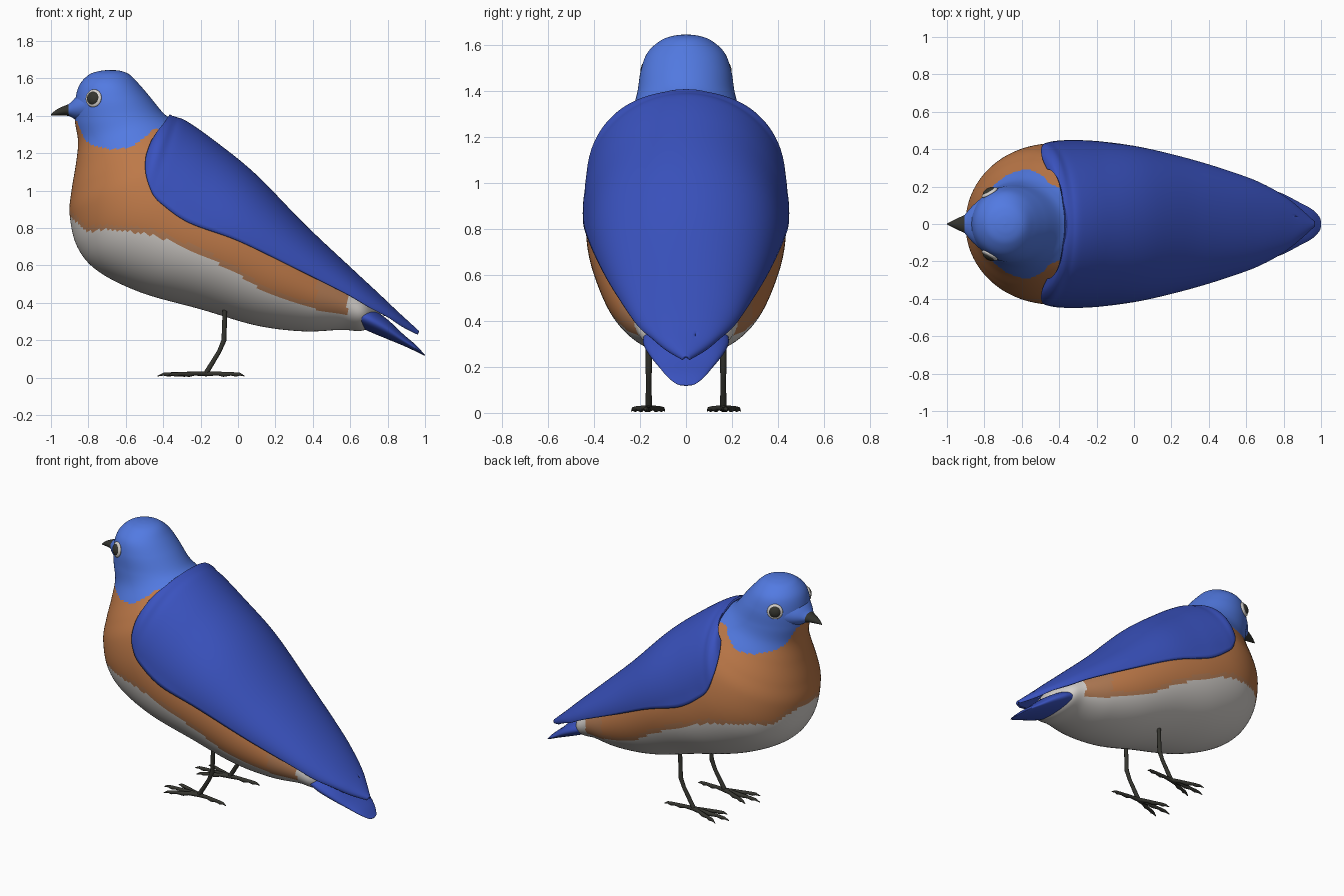
import bpy, bmesh, math
from mathutils import Vector

if "Cube" in bpy.data.objects:
    bpy.data.objects.remove(bpy.data.objects["Cube"])


def material(name, rgb):
    m = bpy.data.materials.new(name)
    m.diffuse_color = (*rgb, 1)
    m.use_nodes = True
    m.node_tree.nodes["Principled BSDF"].inputs["Base Color"].default_value = m.diffuse_color
    return m


SKY = material("light blue", (0.085, 0.195, 0.76))
BLUE = material("deep blue", (0.042, 0.085, 0.52))
RUST = material("rust orange", (0.51, 0.19, 0.065))
TAN = material("dull orange", (0.45, 0.20, 0.09))
WHITE = material("off white", (0.66, 0.63, 0.60))
DARK = material("dark grey", (0.035, 0.035, 0.028))


def spline(rows, steps):
    """Smooth curve through rows of numbers."""
    out, n = [], len(rows)
    for i in range(n - 1):
        q = [rows[max(0, min(n - 1, i + k))] for k in (-1, 0, 1, 2)]
        for s in range(steps):
            t = s / steps
            out.append([0.5 * (2 * b + (c - a) * t + (2 * a - 5 * b + 4 * c - d) * t * t
                               + (3 * b - a - 3 * c + d) * t ** 3) for a, b, c, d in zip(*q)])
    return out + [list(rows[-1])]


def loft(name, rings, mats, steps=6, sides=48, arc=2 * math.pi, rule=None):
    """Elliptic rings (back x, back z, front x, front z, half width) joined to a skin."""
    bm = bmesh.new()
    closed = arc > 6.2
    count = sides if closed else sides + 1
    grid = []
    for bx, bz, fx, fz, w in spline(rings, steps):
        row = []
        for k in range(count):
            a = -arc / 2 + arc * k / sides
            c = math.cos(a)
            row.append(bm.verts.new(((bx + fx) / 2 + (bx - fx) / 2 * c, w * math.sin(a),
                                     (bz + fz) / 2 + (bz - fz) / 2 * c)))
        grid.append(row)
    for r0, r1 in zip(grid, grid[1:]):
        for k in range(sides):
            j = (k + 1) % count
            bm.faces.new((r0[k], r0[j], r1[j], r1[k]))
    if closed:
        bm.faces.new(grid[0])
        bm.faces.new(grid[-1])
    bmesh.ops.remove_doubles(bm, verts=bm.verts, dist=1e-4)
    bmesh.ops.recalc_face_normals(bm, faces=bm.faces)
    # open shells must face up
    if not closed and sum(f.normal.z * f.calc_area() for f in bm.faces) < 0:
        bmesh.ops.reverse_faces(bm, faces=bm.faces)
    for f in bm.faces:
        f.smooth = True
        if rule:
            c = f.calc_center_median()
            f.material_index = rule(c.x, c.z)
    me = bpy.data.meshes.new(name)
    bm.to_mesh(me)
    bm.free()
    me.set_sharp_from_angle(angle=math.radians(50))
    for m in mats:
        me.materials.append(m)
    ob = bpy.data.objects.new(name, me)
    bpy.context.collection.objects.link(ob)
    return ob


def line(x, pts):
    """Height of a broken line at x."""
    if x <= pts[0][0]:
        return pts[0][1]
    for (x0, z0), (x1, z1) in zip(pts, pts[1:]):
        if x <= x1:
            return z0 + (z1 - z0) * (x - x0) / (x1 - x0)
    return pts[-1][1]


COLLAR = [(-.90, 1.40), (-.86, 1.37), (-.82, 1.27), (-.78, 1.24), (-.68, 1.22),
          (-.58, 1.23), (-.50, 1.28), (-.45, 1.33)]
BELLY = [(-.90, .86), (-.85, .82), (-.80, .78), (-.70, .79), (-.45, .765), (-.35, .72),
         (-.20, .66), (0, .555), (.12, .47), (.30, .40), (.45, .355), (.58, .335), (.60, .50)]


def plumage(x, z):
    if x < -.25 and z > line(x, COLLAR):
        return 0
    gap = z - line(x, BELLY)
    if x > .60 or gap < 0:
        return 3
    return 2 if gap < .03 or x > .42 else 1


# Head and body in one skin, from the crown down to the rump
body = loft("body", [
    (-.69, 1.645, -.69, 1.645, 0), (-.63, 1.64, -.745, 1.638, .055),
    (-.58, 1.62, -.80, 1.617, .11), (-.53, 1.57, -.85, 1.56, .168),
    (-.47, 1.50, -.872, 1.47, .197), (-.40, 1.415, -.872, 1.37, .212),
    (-.35, 1.38, -.855, 1.26, .235), (-.29, 1.345, -.867, 1.14, .285),
    (-.23, 1.305, -.890, 1.00, .345), (-.16, 1.255, -.90, .87, .395),
    (-.09, 1.195, -.86, .70, .425), (-.01, 1.125, -.75, .57, .435),
    (.09, 1.03, -.52, .455, .43), (.19, .93, -.20, .365, .405),
    (.34, .78, .10, .278, .355), (.49, .63, .35, .247, .29),
    (.61, .52, .55, .255, .225), (.70, .43, .67, .252, .175), (.77, .33, .77, .31, 0),
], [SKY, RUST, TAN, WHITE], steps=9, sides=128, rule=plumage)

# Folded wings and mantle: half rings that end on the wing's lower edge
edges = [  # ridge x, ridge z, edge x, edge z, edge y
    (-.375, 1.39, -.455, 1.26, .29), (-.37, 1.39, -.485, 1.17, .36),
    (-.355, 1.388, -.485, 1.07, .41), (-.33, 1.38, -.455, .98, .425),
    (-.28, 1.36, -.40, .92, .43), (-.15, 1.27, -.26, .825, .43),
    (.08, 1.085, 0, .73, .405), (.35, .81, .30, .585, .335),
    (.60, .575, .57, .45, .25), (.74, .445, .70, .375, .195),
    (.84, .35, .80, .325, .135), (.90, .295, .87, .28, .08), (.96, .24, .955, .236, .006)]
wings = loft("folded_wings", [(tx, tz, 2 * ex - tx, 2 * ez - tz, y) for tx, tz, ex, ez, y in edges],
             [BLUE], steps=7, sides=64, arc=math.pi)
wrap = wings.modifiers.new("rest on body", 'SHRINKWRAP')
wrap.target = body
wrap.wrap_mode = 'OUTSIDE'
wrap.offset = 0.004
solid = wings.modifiers.new("thickness", 'SOLIDIFY')
solid.thickness = 0.012
solid.offset = 1

# Tail under the wing tips
loft("tail", [(.66, .39, .66, .265, .185), (.72, .365, .72, .238, .185), (.80, .31, .80, .205, .16),
              (.88, .235, .88, .172, .118), (.95, .175, .95, .14, .08), (.99, .132, .99, .12, .04),
              (1.0, .122, 1.0, .118, .01)], [BLUE])

# Tapering face and beak
loft("face", [(-.74, 1.58, -.74, 1.35, .175), (-.80, 1.55, -.80, 1.355, .15),
              (-.86, 1.505, -.86, 1.375, .10), (-.90, 1.466, -.90, 1.397, .055),
              (-.92, 1.452, -.92, 1.402, .032)], [SKY])
loft("beak", [(-.87, 1.462, -.87, 1.39, .055), (-.90, 1.462, -.90, 1.397, .050),
              (-.93, 1.452, -.93, 1.402, .037), (-.97, 1.433, -.97, 1.402, .018),
              (-1.0, 1.408, -1.0, 1.402, .003)], [DARK], sides=24)

# Eyes: dark bead on a pale ring, set on the head surface
bpy.context.view_layer.update()
for side, label in ((-1, "right"), (1, "left")):
    _, spot, normal, _ = body.ray_cast(Vector((-.772, side, 1.493)), Vector((0, -side, 0)))
    turn = normal.to_track_quat('Z', 'Y')
    for part, radius, depth, mat in (("eye_ring", .048, .016, WHITE), ("eye", .039, .026, DARK)):
        bpy.ops.mesh.primitive_uv_sphere_add(segments=24, ring_count=12, location=spot)
        ob = bpy.context.object
        ob.name = label + "_" + part
        ob.scale = (radius, radius, depth)
        ob.rotation_mode = 'QUATERNION'
        ob.rotation_quaternion = turn
        ob.data.materials.append(mat)
        bpy.ops.object.shade_smooth()

# Legs and toes: tapered tubes
LEG = [(-.07, 0, .36, .013), (-.075, 0, .20, .014), (-.10, 0, .14, .012), (-.17, 0, .025, .014)]
TOES = [((-.43, .0), .27), ((-.38, .075), .23), ((-.37, -.07), .22), ((.035, .015), .2)]
for side, label in ((-1, "right"), (1, "left")):
    cu = bpy.data.curves.new(label + "_leg", 'CURVE')
    cu.dimensions = '3D'
    cu.bevel_depth = 1
    cu.bevel_resolution = 3
    cu.use_fill_caps = True
    paths = [LEG]
    for (tx, ty), _ in TOES:
        sx = -.17
        paths.append([(sx + (tx - sx) * t, ty * t, z, r) for t, z, r in
                      ((0, .02, .014), (.3, .022, .011), (.45, .017, .014), (.65, .02, .010),
                       (.78, .016, .012), (.88, .018, .008), (1, .008, .002))])
    for path in paths:
        sp = cu.splines.new('POLY')
        sp.points.add(len(path) - 1)
        for p, (x, y, z, r) in zip(sp.points, path):
            p.co = (x, side * .162 + y * side, z, 1)
            p.radius = r
        sp.use_smooth = True
    cu.materials.append(DARK)
    bpy.context.collection.objects.link(bpy.data.objects.new(label + "_leg", cu))
